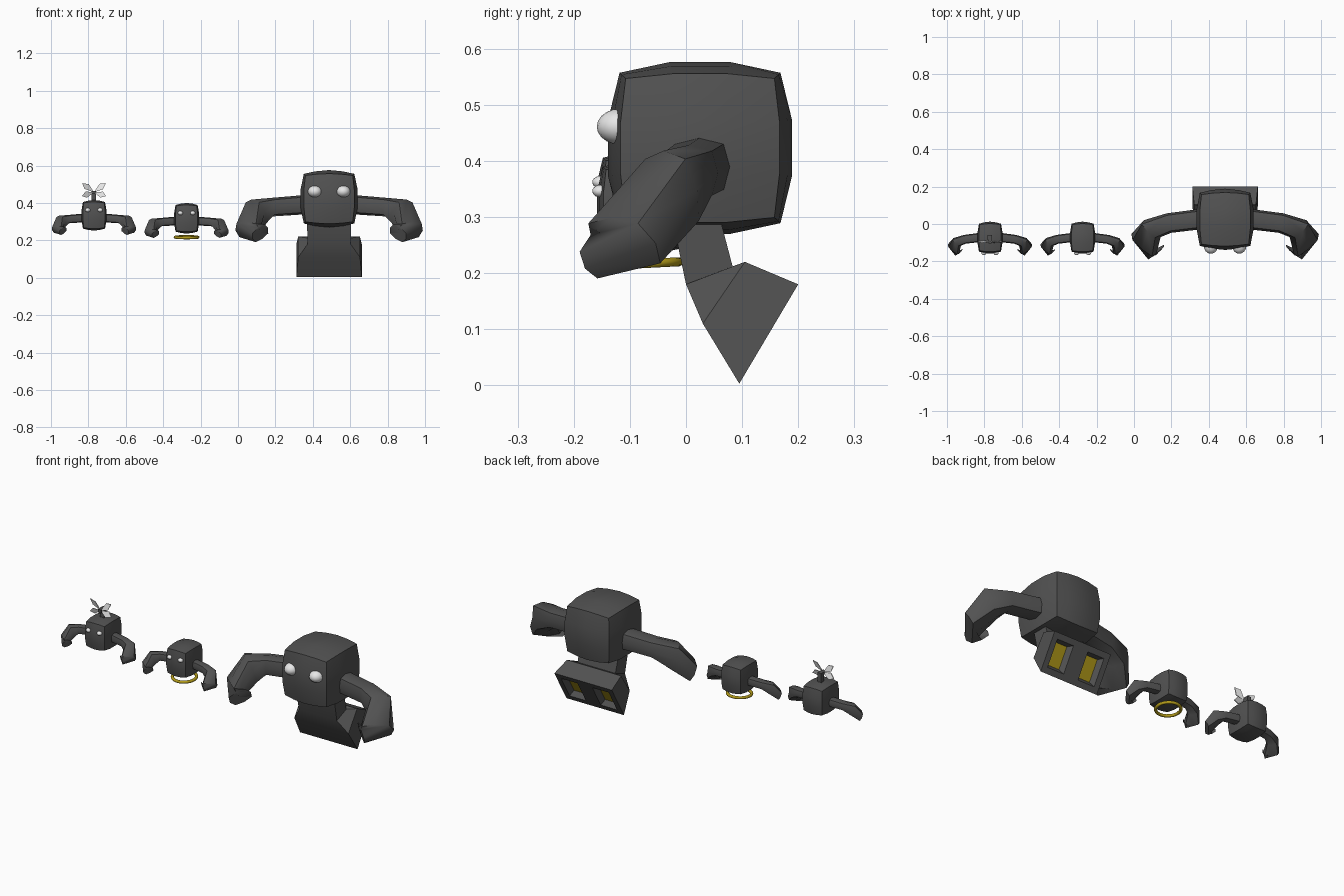
import bpy, bmesh, math
from mathutils import Vector

if "Cube" in bpy.data.objects:
    bpy.data.objects.remove(bpy.data.objects["Cube"])


def material(name, rgb):
    m = bpy.data.materials.new(name)
    m.diffuse_color = (*rgb, 1)
    m.use_nodes = True
    m.node_tree.nodes["Principled BSDF"].inputs["Base Color"].default_value = m.diffuse_color
    return m


GREY = material("dark grey", (0.085, 0.085, 0.085))
WHITE = material("white", (0.8, 0.8, 0.8))
YELLOW = material("yellow", (0.45, 0.33, 0.01))


def finish(name, bm, mats, smooth=None):
    me = bpy.data.meshes.new(name)
    bm.to_mesh(me)
    bm.free()
    ob = bpy.data.objects.new(name, me)
    bpy.context.collection.objects.link(ob)
    for m in mats:
        me.materials.append(m)
    if smooth:
        bpy.ops.object.select_all(action='DESELECT')
        ob.select_set(True)
        bpy.context.view_layer.objects.active = ob
        bpy.ops.object.shade_smooth_by_angle(angle=math.radians(smooth))
    return ob


def loft(bm, rings, cap_end=True):
    loops = [[bm.verts.new(p) for p in r] for r in rings]
    n = len(loops[0])
    for a, b in zip(loops, loops[1:]):
        for i in range(n):
            j = (i + 1) % n
            bm.faces.new((a[i], a[j], b[j], b[i]))
    bm.faces.new(loops[0][::-1])
    if cap_end:
        bm.faces.new(loops[-1])


def rounded_body(name, centre, half):
    """Box of 4 x 3 x 3 segments, half way pulled to a sphere."""
    bm = bmesh.new()
    seg = (4, 3, 3)
    for ax in range(3):
        u, v = (ax + 1) % 3, (ax + 2) % 3
        for side in (-1, 1):
            grid = []
            for i in range(seg[u] + 1):
                row = []
                for j in range(seg[v] + 1):
                    p = Vector((0, 0, 0))
                    p[ax], p[u], p[v] = side, 2 * i / seg[u] - 1, 2 * j / seg[v] - 1
                    p = p.lerp(p.normalized(), 0.5)
                    row.append(bm.verts.new([c + h * q for c, h, q in zip(centre, half, p)]))
                grid.append(row)
            for i in range(seg[u]):
                for j in range(seg[v]):
                    f = (grid[i][j], grid[i + 1][j], grid[i + 1][j + 1], grid[i][j + 1])
                    bm.faces.new(f if side > 0 else f[::-1])
    bmesh.ops.remove_doubles(bm, verts=bm.verts, dist=1e-5)
    finish(name, bm, [GREY], 60)


# Arm sections relative to the body centre: centre, half axis a, half axis b
ARM = [
    ((.10, .005, -.03), (0, .055, 0), (0, 0, .052)),
    ((.30, -.02, -.045), (.012, .052, 0), (0, 0, .05)),
    ((.39, -.05, -.075), (.045, .045, 0), (.025, -.015, .07)),
    ((.435, -.135, -.170), (.066, .056, .0), (.01, -.025, .045)),
    ((.368, -.175, -.185), (.042, -.03, -.03), (.012, -.02, .03)),
]


def arm(name, centre, scale, side):
    bm = bmesh.new()
    rings = []
    for c, a, b in ARM:
        ring = []
        for i in range(8):
            t = i * math.pi / 4
            k = 1.12 if i % 2 else 1
            p = Vector(c) + Vector(a) * math.cos(t) * k + Vector(b) * math.sin(t) * k
            ring.append(Vector(centre) + Vector((p.x * side, p.y, p.z)) * scale)
        rings.append(ring)
    loft(bm, rings)
    bmesh.ops.recalc_face_normals(bm, faces=bm.faces)
    finish(name, bm, [GREY], 50)


def eye(name, loc, radii):
    bm = bmesh.new()
    bmesh.ops.create_uvsphere(bm, u_segments=16, v_segments=10, radius=1)
    for v in bm.verts:
        v.co = [l + r * q for l, r, q in zip(loc, radii, v.co)]
    finish(name, bm, [WHITE], 60)


def robot(prefix, c, half, arm_scale, eye_off, eye_r):
    rounded_body(prefix + "_body", c, half)
    for side, tag in ((-1, "left"), (1, "right")):
        arm(f"{prefix}_arm_{tag}", c, arm_scale, side)
        eye(f"{prefix}_eye_{tag}",
            (c[0] + side * eye_off[0], c[1] + eye_off[1], c[2] + eye_off[2]), eye_r)


BIG = (.487, .025, .423)
MID = (-.275, -.073, .318)
FLY = (-.77, -.073, .334)
SMALL = (.070, .088, .084)
robot("large", BIG, (.160, .168, .157), 1, (.076, -.142, .038), (.038, .042, .032))
robot("middle", MID, SMALL, .45, (.033, -.080, .028), (.014, .014, .011))
robot("flying", FLY, SMALL, .45, (.033, -.080, .028), (.014, .014, .011))

# Neck and flared base of the large robot: front (y, z), back (y, z), half width
X = BIG[0]
bm = bmesh.new()
sections = [((-.025, .30), (.06, .30), .118), ((.0, .18), (.083, .212), .115),
            ((.03, .11), (.105, .22), .165), ((.095, .003), (.2, .18), .175)]
loft(bm, [[(X - w, *f), (X + w, *f), (X + w, *b), (X - w, *b)]
          for f, b, w in sections], cap_end=False)
bmesh.ops.recalc_face_normals(bm, faces=bm.faces)

# Rear panel with two recessed yellow windows
us = (-.175, -.145, -.045, .045, .145, .175)
grid = [[bm.verts.new((X + u, .095 + .105 * v, .003 + .177 * v)) for v in (0, .15, .85, 1)]
        for u in us]
windows = []
for i in range(5):
    for j in range(3):
        f = bm.faces.new((grid[i][j], grid[i][j + 1], grid[i + 1][j + 1], grid[i + 1][j]))
        if j == 1 and i in (1, 3):
            windows.append(f)
bm.normal_update()
bmesh.ops.inset_individual(bm, faces=windows, thickness=.02, depth=-.03)
for f in windows:
    f.material_index = 1
finish("large_base", bm, [GREY, YELLOW], 30)

# Hover ring under the middle robot
bpy.ops.mesh.primitive_torus_add(major_segments=24, minor_segments=8, major_radius=.061,
                                 minor_radius=.008, location=(MID[0], MID[1], .217),
                                 rotation=(math.radians(3), 0, 0))
ring = bpy.context.object
ring.name = "hover_ring"
ring.data.materials.append(YELLOW)
bpy.ops.object.shade_smooth_by_angle(angle=math.radians(60))

# Propeller mast and forward axle on the flying robot
bm = bmesh.new()
for (y0, y1, z0, z1, w) in ((-.085, -.06, .40, .465, .012), (-.105, -.06, .447, .465, .009)):
    loft(bm, [[(FLY[0] - w, y0, z), (FLY[0] + w, y0, z), (FLY[0] + w, y1, z),
               (FLY[0] - w, y1, z)] for z in (z0, z1)])
finish("propeller_mast", bm, [GREY])

# Four petal-shaped blades standing upright, each slightly twisted
bm = bmesh.new()
for deg, length in ((38, .080), (142, .080), (-17, .068), (197, .068)):
    t = math.radians(deg)
    d = Vector((math.cos(t), 0, math.sin(t)))
    s = Vector((-math.sin(t), .35, math.cos(t)))
    hub = Vector((FLY[0], -.095, .457))
    pts = [hub, hub + d * length * .6 - s * .017, hub + d * length, hub + d * length * .65 + s * .017]
    loft(bm, [[p + Vector((0, y, 0)) for p in pts] for y in (-.002, .002)])
bmesh.ops.recalc_face_normals(bm, faces=bm.faces)
finish("propeller_blades", bm, [WHITE])
